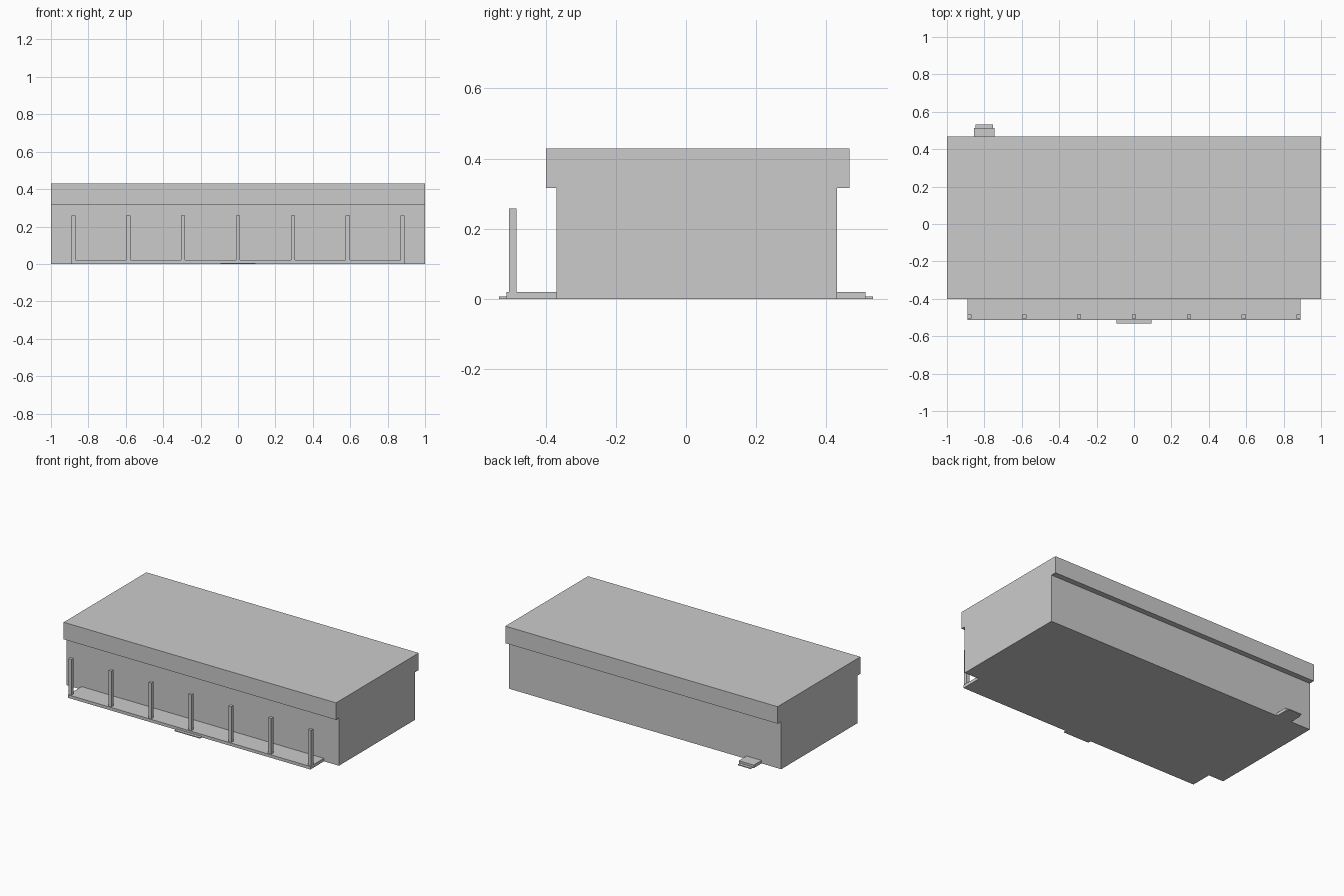
import bpy

cube = bpy.data.objects.get("Cube")
if cube:
    bpy.data.objects.remove(cube, do_unlink=True)

# Single plain grey for the whole building
GREY = (0.6, 0.6, 0.6, 1.0)
grey = bpy.data.materials.new("plain_grey")
grey.use_nodes = True
grey.diffuse_color = GREY
grey.node_tree.nodes["Principled BSDF"].inputs["Base Color"].default_value = GREY


def box(name, x, y, z):
    """Flat-faced box spanning the given (low, high) ranges."""
    spans = (x, y, z)
    bpy.ops.mesh.primitive_cube_add(size=1, location=[(a + b) / 2 for a, b in spans])
    obj = bpy.context.object
    obj.name = name
    obj.scale = [b - a for a, b in spans]
    bpy.ops.object.transform_apply(location=False, rotation=False, scale=True)
    obj.data.materials.append(grey)
    return obj


# Main block and overhanging flat roof
WALL_TOP = 0.316
FRONT, BACK = -0.37, 0.43
box("building_body", (-1, 1), (FRONT, BACK), (0, WALL_TOP))
box("flat_roof", (-1, 1), (-0.4, 0.467), (WALL_TOP, 0.429))

# Front porch with its low entrance step
DECK = 0.02
box("porch_deck", (-0.89, 0.89), (-0.512, FRONT), (0, DECK))
box("front_step", (-0.094, 0.094), (-0.533, -0.512), (0, 0.006))

# Row of evenly spaced porch posts
POSTS, REACH, HALF = 7, 0.88, 0.011
for i in range(POSTS):
    x = -REACH + 2 * REACH * i / (POSTS - 1)
    box(f"porch_post_{i + 1}", (x - HALF, x + HALF), (-0.505, -0.483), (DECK, 0.258))

# Back door landing and its low step
box("back_landing", (-0.856, -0.746), (BACK, 0.512), (0, DECK))
box("back_step", (-0.848, -0.754), (0.512, 0.533), (0, 0.006))
